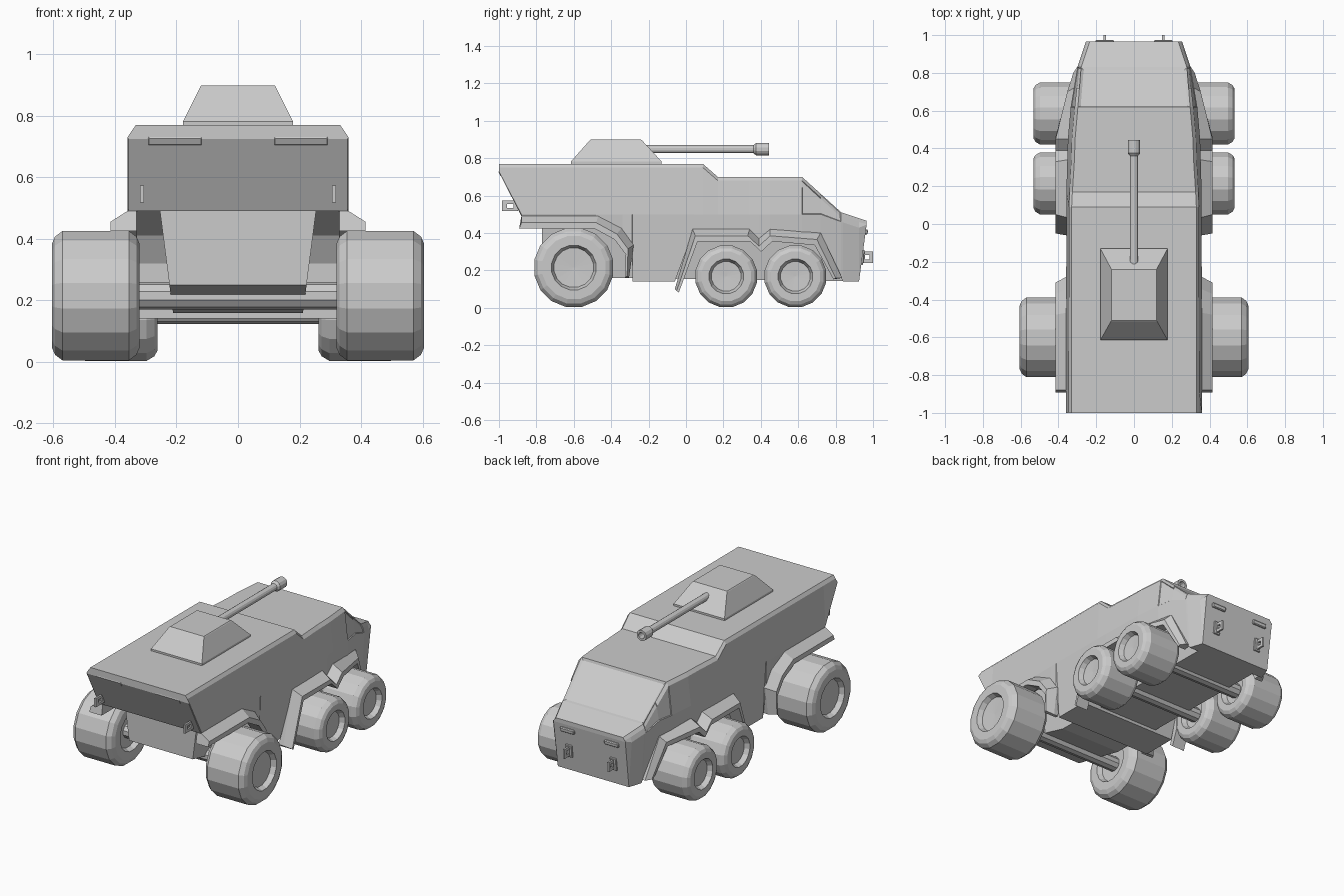
import bpy, bmesh, math
from mathutils import Matrix, Vector

if "Cube" in bpy.data.objects:
    bpy.data.objects.remove(bpy.data.objects["Cube"])

grey = bpy.data.materials.new("light_grey")
grey.diffuse_color = (0.6, 0.6, 0.6, 1)
grey.use_nodes = True
grey.node_tree.nodes["Principled BSDF"].inputs["Base Color"].default_value = grey.diffuse_color


def finish(name, bm):
    bmesh.ops.recalc_face_normals(bm, faces=bm.faces)
    me = bpy.data.meshes.new(name)
    bm.to_mesh(me)
    bm.free()
    me.materials.append(grey)
    ob = bpy.data.objects.new(name, me)
    bpy.context.collection.objects.link(ob)
    return ob


def loft(rings, closed=False):
    """Skin a list of equal rings of points, capping the ends unless closed."""
    bm = bmesh.new()
    vs = [[bm.verts.new(p) for p in r] for r in rings]
    n = len(vs[0])
    for i in range(len(vs) if closed else len(vs) - 1):
        a, b = vs[i], vs[(i + 1) % len(vs)]
        for k in range(n):
            bm.faces.new((a[k], a[(k + 1) % n], b[(k + 1) % n], b[k]))
    if not closed:
        bm.faces.new(vs[0])
        bm.faces.new(vs[-1])
    return bm


def interp(pts, y):
    for (a, za), (b, zb) in zip(pts, pts[1:]):
        if y <= b:
            return za + (zb - za) * (y - a) / (b - a)
    return pts[-1][1]


def box(name, size, loc, rx=0.0, rz=0.0):
    bm = bmesh.new()
    m = Matrix.Translation(loc) @ Matrix.Rotation(rz, 4, 'Z') @ Matrix.Rotation(rx, 4, 'X')
    bmesh.ops.create_cube(bm, size=1, matrix=m @ Matrix.Diagonal((*size, 1)))
    bmesh.ops.bevel(bm, geom=bm.edges[:], offset=min(size) * 0.25, segments=1, affect='EDGES')
    return finish(name, bm)


def revolve(name, profile, centre, axis, n):
    """Closed profile of (along, radius) points turned about the x or y axis."""
    rings = []
    for i in range(n):
        t = 2 * math.pi * (i + 0.5) / n
        c, s = math.cos(t), math.sin(t)
        rings.append([Vector(centre) + (Vector((a, r * c, r * s)) if axis == 'X'
                                        else Vector((r * c, a, r * s))) for a, r in profile])
    bm = loft(rings, closed=True)
    bmesh.ops.remove_doubles(bm, verts=bm.verts, dist=1e-5)
    return finish(name, bm)


# Body shell: lofted along y, the wheel arches are notches in the lower line
top = [(-1, .77), (.09, .77), (.17, .70), (.62, .70), (.83, .51), (.965, .465)]
low = [(-1, .725), (-.88, .49), (-.48, .49), (-.34, .41), (-.29, .32), (-.31 + .025, .14),
       (-.06, .14), (.04, .41), (.34, .41), (.39, .36), (.45, .41), (.72, .39),
       (.84, .14), (.925, .14), (.965, .44)]
width = [(-1, .36), (.17, .358), (.45, .35), (.62, .335), (.83, .30), (.965, .255)]
tumble = [(-1, .02), (.09, .02), (.30, .03), (.62, .03), (.83, .012), (.965, .012)]
rings = []
for y in sorted({p[0] for p in top + low + width}):
    zt, zb, w, d = interp(top, y), interp(low, y), interp(width, y), interp(tumble, y)
    belt = max(zb + .004, min(.5, zt - .05))
    sh = max(belt + .004, zt - .02)
    half = [(w - (.02 if zb < .2 else .004), zb), (w, belt), (w - d * .7, sh), (w - d - .008, zt)]
    rings.append([(x, y, z) for x, z in half] + [(-x, y, z) for x, z in reversed(half)])
body = loft(rings)
bmesh.ops.recalc_face_normals(body, faces=body.faces)
# Recessed windscreen and side windows
cab = [f for f in body.faces if .62 < f.calc_center_median().y < .83
       and f.calc_center_median().z > .45]
screen = [f for f in cab if f.normal.z > .5 and abs(f.calc_center_median().x) < .05]
bmesh.ops.inset_region(body, faces=screen, thickness=.014, depth=-.008, use_even_offset=True)
for s in (1, -1):
    side = [f for f in body.faces if f.is_valid and .62 < f.calc_center_median().y < .83
            and f.normal.x * s > .7 and f.calc_center_median().z > .47
            and min(v.co.z for v in f.verts) > .44]
    if side:
        bmesh.ops.inset_region(body, faces=side, thickness=.005, depth=-.004)
finish("body", body)

# Narrow lower hull between the wheels
hull = [(-.77, .50), (-.77, .25), (-.40, .16), (.88, .142), (.90, .42), (.7, .50)]
hw = lambda z: .21 + .045 * (z - .15) / .35
finish("lower_hull", loft([[(s * hw(z), y, z) for y, z in hull] for s in (-1, 1)]))

# Arch flares: folded plates sloping out and down from the body
rear_in = [(-.88, .49), (-.47, .49), (-.345, .425), (-.28, .335), (-.305, .16)]
rear_out = [(-.88, .455), (-.48, .455), (-.37, .395), (-.31, .315), (-.315, .17)]
front_in = [(-.06, .10), (.035, .42), (.34, .42), (.39, .37), (.45, .42), (.72, .40), (.835, .16)]
front_out = [(-.05, .09), (.05, .385), (.33, .385), (.39, .33), (.45, .385), (.70, .365), (.80, .16)]
for name, inner, outer in (("rear_flare", rear_in, rear_out), ("front_flare", front_in, front_out)):
    for s in (1, -1):
        rr = []
        for (ya, za), (yb, zb) in zip(inner, outer):
            xo = .415 - max(0, ya - .5) * .28
            xi = interp(width, ya) - .03
            t = (.03 if za > .2 else .008)
            ny = -.012 if ya > .5 else .012
            if name == "rear_flare":
                ny = -.012
            rr.append([(s * xi, ya, za), (s * (xi + .03), ya, za), (s * xo, yb, zb),
                       (s * xo, yb + ny, zb - t), (s * xi, yb + ny, zb - t)])
        finish(name, loft(rr))

# Wheels with chamfered tread and recessed hubs, plus axles
for name, y, r, x0, x1, hub in (("rear", -.60, .215, .32, .605, .115),
                                ("middle", .215, .168, .262, .532, .088),
                                ("front", .585, .168, .262, .532, .088)):
    c, h = (x0 + x1) / 2, (x1 - x0) / 2
    half = [(h - .035, 0), (h - .03, hub - .008), (h, hub + .006), (h, r * .80),
            (h - .01, r * .91), (h - .035, r)]
    prof = half + [(-a, b) for a, b in reversed(half)]
    for s in (1, -1):
        revolve(name + "_wheel", prof, (s * c, y, r), 'X', 16)
    revolve(name + "_axle", [(-c, 0), (-c, .045), (c, .045), (c, 0)], (0, y, r), 'X', 10)

# Turret and hollow gun barrel
def rect(x, y0, y1, z):
    return [(-x, y0, z), (x, y0, z), (x, y1, z), (-x, y1, z)]
finish("turret", loft([rect(.178, -.615, -.13, .765), rect(.178, -.615, -.13, .782),
                       rect(.122, -.515, -.235, .895), rect(.118, -.51, -.24, .899)]))
revolve("gun_barrel", [(-.25, 0), (-.25, .022), (.36, .022), (.375, .034), (.445, .034),
                       (.445, .02), (.38, .02), (.38, 0)], (0, 0, .848), 'Y', 12)


# Towing eye: plate with a square hole, standing in the y-z plane
def eye(name, x, y, z, length, height):
    outer = [(-length / 2, -height / 2), (length / 2, -height / 2),
             (length / 2, height / 2), (-length / 2, height / 2)]
    rings = []
    for a, b in outer:
        rings.append([(x + dx, y + a * k, z + b * k)
                      for dx, k in ((-.006, 1), (.006, 1), (.006, .4), (-.006, .4))])
    finish(name, loft(rings, closed=True))


for s in (1, -1):
    eye("rear_towing_eye", s * .312, -.94, .545, .085, .055)
    eye("front_towing_eye", s * .155, .97, .27, .06, .06)
    box("front_eye_mount", (.045, .012, .08), (s * .155, .945, .27), -.11)
    # Lamp bars on the tail and nose
    box("rear_lamp", (.18, .02, .032), (s * .205, -.988, .72), .46)
    box("front_lamp", (.10, .02, .028), (s * .155, .962, .405), -.11)
